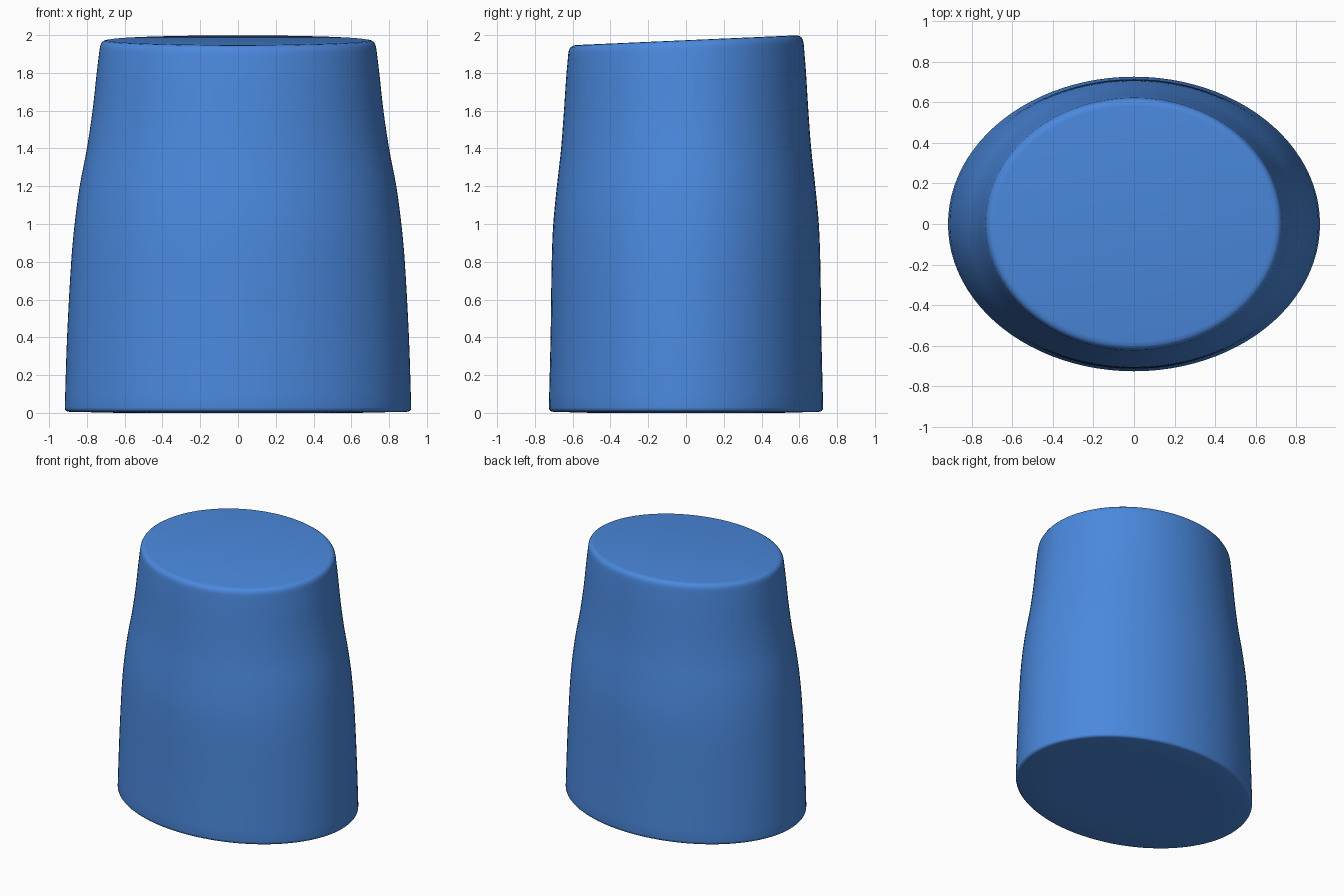
import bpy, bmesh, math

if "Cube" in bpy.data.objects:
    bpy.data.objects.remove(bpy.data.objects["Cube"])

SEGMENTS = 96
TOP = 1.973    # mean height of the slanted top
SLOPE = 0.044  # rise of the top towards the back

# Half width, half depth and height, from the underside to the top rim
base = [(0.63, 0.50, 0.0), (0.895, 0.705, 0.006), (0.908, 0.717, 0.009), (0.916, 0.724, 0.018)]
wall = [(0.917, 0.726, 0.03), (0.905, 0.717, 0.4), (0.883, 0.711, 0.8), (0.865, 0.703, 1.0),
        (0.838, 0.684, 1.2), (0.800, 0.662, 1.4), (0.770, 0.647, 1.6), (0.748, 0.634, 1.8),
        (0.732, 0.623, 1.93)]
rim = [(0.728, 0.619, 1.948), (0.720, 0.611, 1.962), (0.708, 0.599, 1.970), (0.690, 0.581, TOP)]


def smooth_rows(rows, steps=5):
    """Finite-difference cubic through the rows, with height as parameter."""
    def tangent(i, k):
        a, b = rows[max(i - 1, 0)], rows[min(i + 1, len(rows) - 1)]
        return (b[k] - a[k]) / (b[2] - a[2])
    out = []
    for i in range(len(rows) - 1):
        p, q = rows[i], rows[i + 1]
        h = q[2] - p[2]
        for s in range(steps):
            t = s / steps
            r = [(2*t**3 - 3*t**2 + 1) * p[k] + (t**3 - 2*t**2 + t) * h * tangent(i, k)
                 + (3*t**2 - 2*t**3) * q[k] + (t**3 - t**2) * h * tangent(i + 1, k)
                 for k in (0, 1)]
            out.append((r[0], r[1], p[2] + t * h))
    return out + [rows[-1]]


# Tapered oval body, leaning progressively into the slanted top
bm = bmesh.new()
rings = []
for rx, ry, z in base + smooth_rows(wall) + rim:
    ring = []
    for i in range(SEGMENTS):
        a = 2 * math.pi * i / SEGMENTS
        y = ry * math.sin(a)
        ring.append(bm.verts.new((rx * math.cos(a), y, z + SLOPE * y * (z / TOP) ** 4)))
    rings.append(ring)
for lo, hi in zip(rings, rings[1:]):
    for i in range(SEGMENTS):
        j = (i + 1) % SEGMENTS
        bm.faces.new((lo[i], lo[j], hi[j], hi[i]))
bm.faces.new(rings[0][::-1])
bm.faces.new(rings[-1])

mesh = bpy.data.meshes.new("tapered_body")
bm.to_mesh(mesh)
bm.free()
body = bpy.data.objects.new("tapered_body", mesh)
bpy.context.collection.objects.link(body)

# Smooth shading and blue colour
blue = bpy.data.materials.new("blue")
blue.diffuse_color = (0.07, 0.25, 0.73, 1)
blue.use_nodes = True
blue.node_tree.nodes["Principled BSDF"].inputs["Base Color"].default_value = blue.diffuse_color
mesh.materials.append(blue)
bpy.context.view_layer.objects.active = body
body.select_set(True)
bpy.ops.object.shade_smooth_by_angle(angle=math.radians(40))
